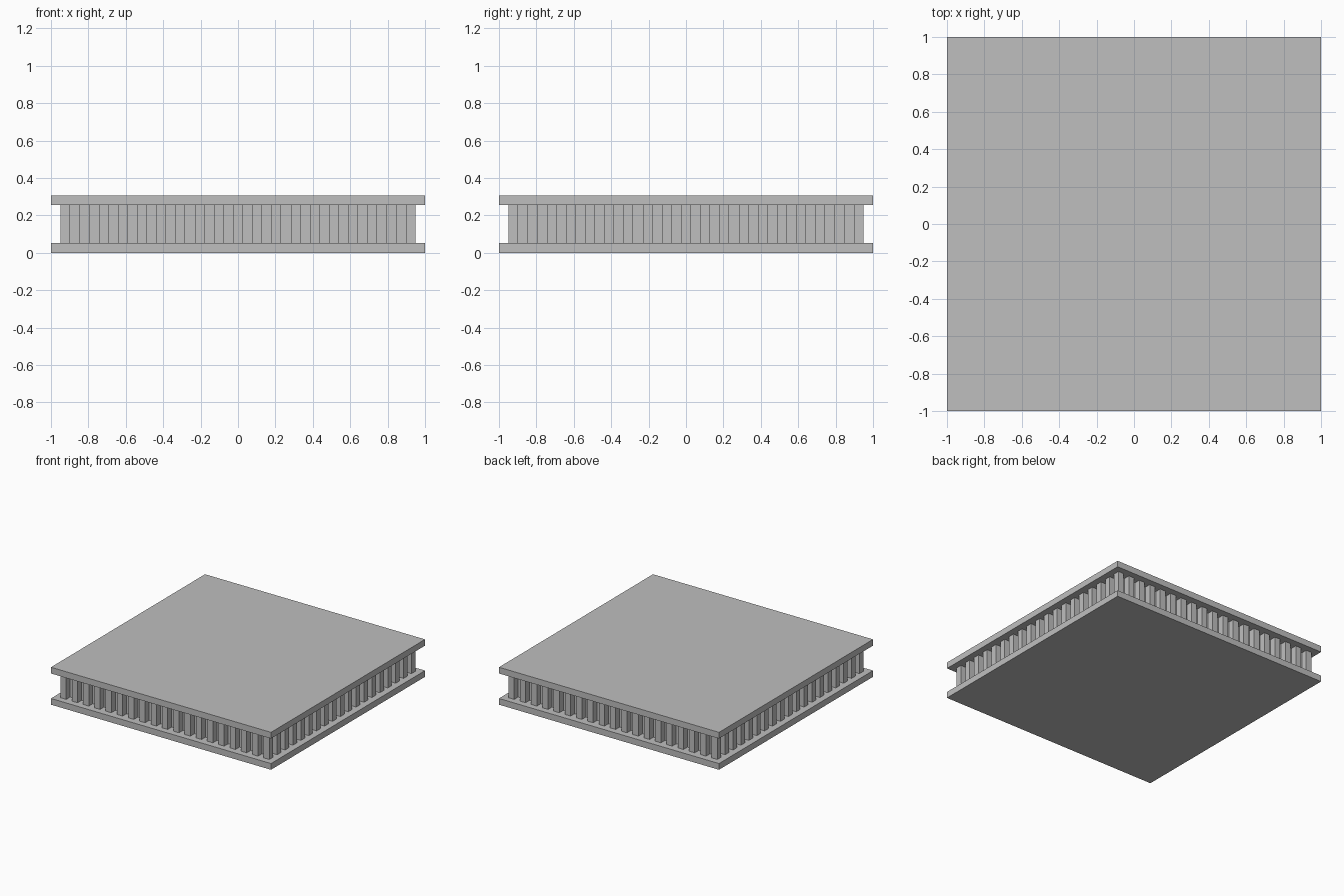
import bpy
import bmesh
from mathutils import Matrix, Vector

cube = bpy.data.objects.get("Cube")
if cube:
    bpy.data.objects.remove(cube, do_unlink=True)

U = 2 / 39          # module: plate thickness and pillar width
COLUMNS = 37        # checkerboard cells along each side
PILLAR_HEIGHT = 4 * U

grey = bpy.data.materials.new("light grey")
grey.use_nodes = True
COLOR = (0.52, 0.52, 0.52, 1)
grey.diffuse_color = COLOR
grey.node_tree.nodes["Principled BSDF"].inputs["Base Color"].default_value = COLOR


def add_boxes(name, centers, size):
    """One object made of equal boxes at the given centres."""
    bm = bmesh.new()
    for c in centers:
        bmesh.ops.create_cube(bm, size=1, matrix=Matrix.LocRotScale(Vector(c), None, Vector(size)))
    mesh = bpy.data.meshes.new(name)
    bm.to_mesh(mesh)
    bm.free()
    mesh.materials.append(grey)
    obj = bpy.data.objects.new(name, mesh)
    bpy.context.collection.objects.link(obj)
    return obj


# Two square plates
add_boxes("bottom_plate", [(0, 0, U / 2)], (2, 2, U))
add_boxes("top_plate", [(0, 0, U * 1.5 + PILLAR_HEIGHT)], (2, 2, U))

# Staggered square pillars between the plates, one on every corner
half = COLUMNS // 2
cells = range(-half, half + 1)
centers = [(i * U, j * U, U + PILLAR_HEIGHT / 2)
           for i in cells for j in cells if (i + j) % 2 == 0]
add_boxes("pillars", centers, (U, U, PILLAR_HEIGHT))
